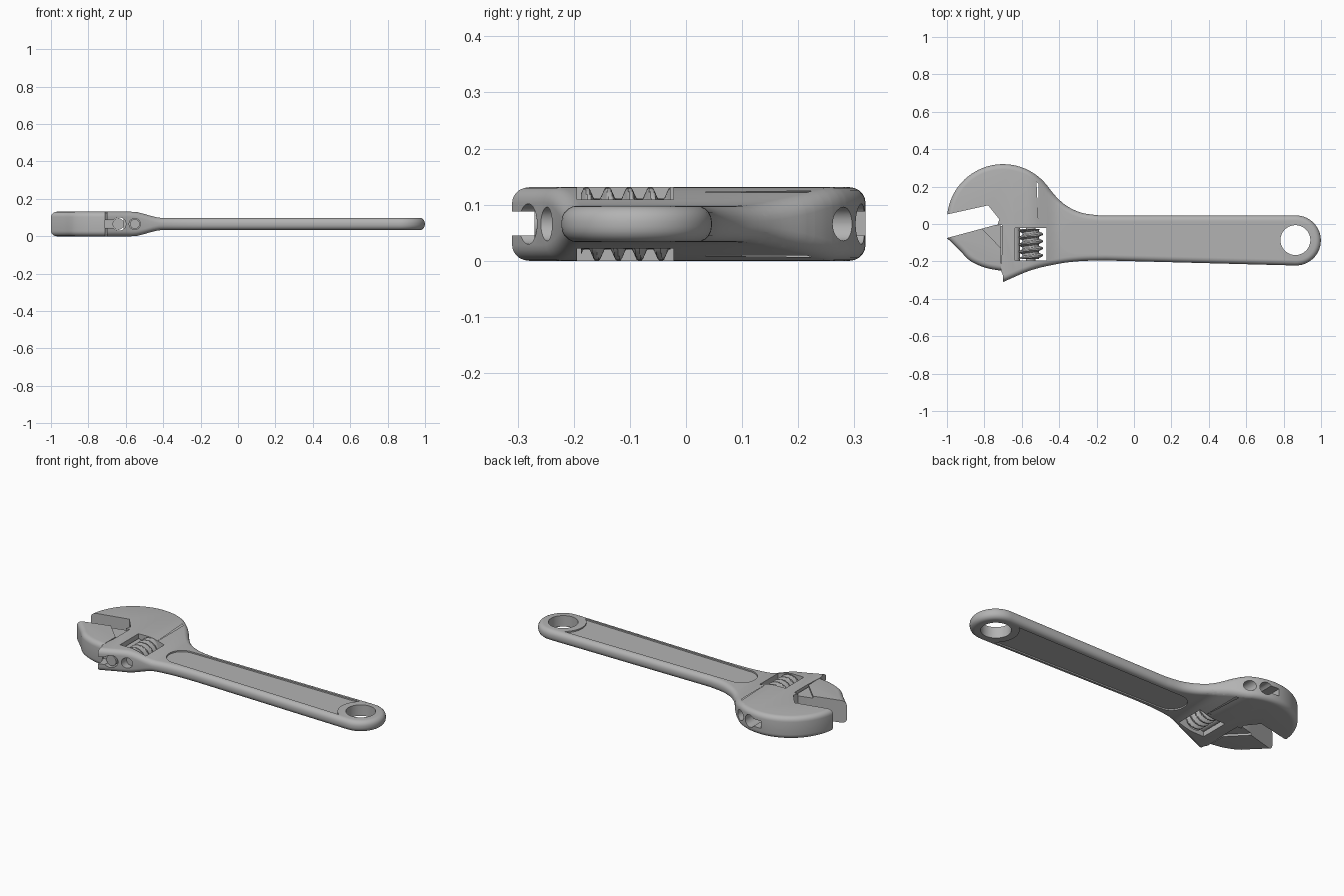
import bpy, bmesh
from math import sin, cos, pi, radians
from mathutils import Vector, Matrix

if "Cube" in bpy.data.objects:
    bpy.data.objects.remove(bpy.data.objects["Cube"])

T = 0.131           # head thickness
MID = T / 2
HALF_HANDLE = 0.0325

steel = bpy.data.materials.new("brushed grey steel")
steel.use_nodes = True
GREY = (0.45, 0.45, 0.45, 1)
steel.diffuse_color = GREY
steel.node_tree.nodes["Principled BSDF"].inputs["Base Color"].default_value = GREY


def finish(bm, name):
    bmesh.ops.recalc_face_normals(bm, faces=bm.faces)
    me = bpy.data.meshes.new(name)
    bm.to_mesh(me)
    bm.free()
    ob = bpy.data.objects.new(name, me)
    bpy.context.collection.objects.link(ob)
    me.materials.append(steel)
    return ob


def activate(ob):
    bpy.ops.object.select_all(action='DESELECT')
    ob.select_set(True)
    bpy.context.view_layer.objects.active = ob


def smooth(ob):
    activate(ob)
    bpy.ops.object.shade_smooth_by_angle(angle=radians(32))


def combine(ob, other, operation='DIFFERENCE'):
    mod = ob.modifiers.new("combine", 'BOOLEAN')
    mod.object, mod.operation, mod.solver = other, operation, 'EXACT'
    activate(ob)
    bpy.ops.object.modifier_apply(modifier=mod.name)
    bpy.data.objects.remove(other)


def arc(cx, cy, r, a0, a1, n):
    steps = [radians(a0 + (a1 - a0) * i / n) for i in range(n + 1)]
    return [(cx + r * cos(a), cy + r * sin(a)) for a in steps]


def spline(pts, n=6):
    """Smooth curve through a few points."""
    p = [Vector(q) for q in pts]
    p = [2 * p[0] - p[1]] + p + [2 * p[-1] - p[-2]]
    out = []
    for a, b, c, d in zip(p, p[1:], p[2:], p[3:]):
        for i in range(n):
            t = i / n
            out.append(tuple(0.5 * (2 * b + (c - a) * t + (2 * a - 5 * b + 4 * c - d) * t ** 2
                                    + (3 * b - a - 3 * c + d) * t ** 3)))
    return out + [tuple(pts[-1])]


def prism(outline, z0, z1, flat_edges=None, fillet=0.028):
    """Extruded outline; edges after the first flat_edges get a fillet."""
    bm = bmesh.new()
    rings = [[bm.verts.new((x, y, z)) for x, y in outline] for z in (z0, z1)]
    n = len(outline)
    for ring in rings:
        bm.faces.new(ring)
    for i in range(n):
        j = (i + 1) % n
        bm.faces.new((rings[0][i], rings[0][j], rings[1][j], rings[1][i]))
    bmesh.ops.recalc_face_normals(bm, faces=bm.faces)
    if flat_edges is not None:
        rim = [bm.edges.get((r[i], r[(i + 1) % n])) for r in rings for i in range(flat_edges, n)]
        bmesh.ops.bevel(bm, geom=rim, offset=fillet, offset_type='OFFSET', segments=5,
                        profile=0.5, affect='EDGES', clamp_overlap=False)
    return bm


def box(x0, x1, y0, y1, z0, z1):
    return finish(prism([(x0, y0), (x1, y0), (x1, y1), (x0, y1)], z0, z1), "cutter")


def rod(x, y0, y1, r, name="cutter"):
    """Cylinder lying along y at mid height."""
    bm = bmesh.new()
    place = Matrix.Translation((x, (y0 + y1) / 2, MID)) @ Matrix.Rotation(pi / 2, 4, 'X')
    bmesh.ops.create_cone(bm, cap_ends=True, segments=32, radius1=r, radius2=r,
                          depth=y1 - y0, matrix=place)
    return finish(bm, name)


# Body outline: flat throat edges first, then the rounded outside
throat = [(-0.7, -0.31), (-0.7, -0.275), (-0.712, -0.25), (-0.705, -0.13), (-0.705, -0.005),
          (-0.73, -0.005), (-0.72, 0.025), (-0.78, 0.1)]
head_arc = arc(-0.7, 0.02, 0.3, 174, 40, 30)
neck = spline([head_arc[-1], (-0.42, 0.15), (-0.36, 0.097), (-0.28, 0.06), (-0.18, 0.045)])
tail = arc(0.865, -0.088, 0.134, 90, -92, 28)
underside = spline([(-0.15, -0.195), (-0.28, -0.198), (-0.4, -0.212), (-0.55, -0.247), (-0.7, -0.31)])
outline = throat + head_arc + neck[1:] + tail + underside[:-1]
bm = prism(outline, 0, T, len(throat))

# Thin the handle with a smooth slope behind the head
START, END, CUTS = -0.57, -0.4, 14
for i in range(CUTS + 1):
    x = START + (END - START) * i / CUTS
    bmesh.ops.bisect_plane(bm, geom=bm.verts[:] + bm.edges[:] + bm.faces[:],
                           plane_co=(x, 0, 0), plane_no=(1, 0, 0), dist=1e-5)
for v in bm.verts:
    t = min(max((v.co.x - START) / (END - START), 0), 1)
    drop = (MID - HALF_HANDLE) * t * t * (3 - 2 * t)
    v.co.z += -drop if v.co.z > MID else drop
body = finish(bm, "wrench_body")

# Hanging hole
combine(body, finish(prism(arc(0.863, -0.086, 0.08, 0, 350, 35), -0.1, 0.3), "cutter"))

# Shallow handle panels, ending around the hanging hole
panel = (arc(-0.314, -0.073, 0.084, 90, 270, 18)
         + [(0.79, -0.188)] + arc(0.865, -0.088, 0.125, 233, 128, 14))
DEPTH = 0.008
for side in (1, -1):
    floor = MID + side * (HALF_HANDLE - DEPTH)
    combine(body, finish(prism(panel, min(floor, floor + side * 0.1),
                               max(floor, floor + side * 0.1)), "cutter"))

# Adjuster window, jaw channel with its slot, and pin bore
combine(body, box(-0.635, -0.467, -0.194, -0.022, -0.1, 0.3))
combine(body, rod(-0.635, -0.5, 0.5, 0.036))
combine(body, box(-0.715, -0.635, -0.5, 0.5, 0.045, 0.088))
combine(body, rod(-0.552, -0.5, 0.5, 0.03))
smooth(body)

# Sliding jaw with stepped corner, tongue and rack
belly = spline([(-0.712, -0.25), (-0.797, -0.233), (-0.877, -0.196), (-0.93, -0.143), (-1, -0.075)])
jaw = finish(prism([(-1, -0.075), (-0.74, -0.005), (-0.712, -0.008)] + belly[:-1], 0, T, 3), "sliding_jaw")
STEP = 0.012
corner = [(-0.82, -0.018), (-0.82, 0.1), (-0.6, 0.1), (-0.6, -0.235), (-0.705, -0.135)]
for z0, z1 in ((-0.1, STEP), (T - STEP, 0.3)):
    combine(jaw, finish(prism(corner, z0, z1), "cutter"))
smooth(jaw)
box(-0.72, -0.65, -0.24, -0.01, 0.048, 0.085).name = "jaw_tongue"
rack = rod(-0.64, -0.27, -0.01, 0.031, "jaw_rack")
smooth(rack)

# Adjuster screw: a helical thread around the y axis
Y0, Y1, ROWS, SEGS, PITCH = -0.187, -0.028, 72, 40, 0.038
bm = bmesh.new()
grid = []
for i in range(ROWS + 1):
    y = Y0 + (Y1 - Y0) * i / ROWS
    ring = []
    for k in range(SEGS):
        a = 2 * pi * k / SEGS
        phase = ((y - Y0) / PITCH + k / SEGS) % 1
        ridge = min(max(1.5 - abs(phase - 0.5) * 4.5, 0), 1)
        r = 0.045 + 0.02 * ridge
        ring.append(bm.verts.new((-0.552 + r * cos(a), y, MID + r * sin(a))))
    grid.append(ring)
for lower, upper in zip(grid, grid[1:]):
    for k in range(SEGS):
        j = (k + 1) % SEGS
        bm.faces.new((lower[k], lower[j], upper[j], upper[k]))
bm.faces.new(grid[0])
bm.faces.new(grid[-1])
screw = finish(bm, "adjuster_screw")
smooth(screw)

# Pin that carries the screw
smooth(rod(-0.552, -0.215, -0.005, 0.026, "screw_pin"))
